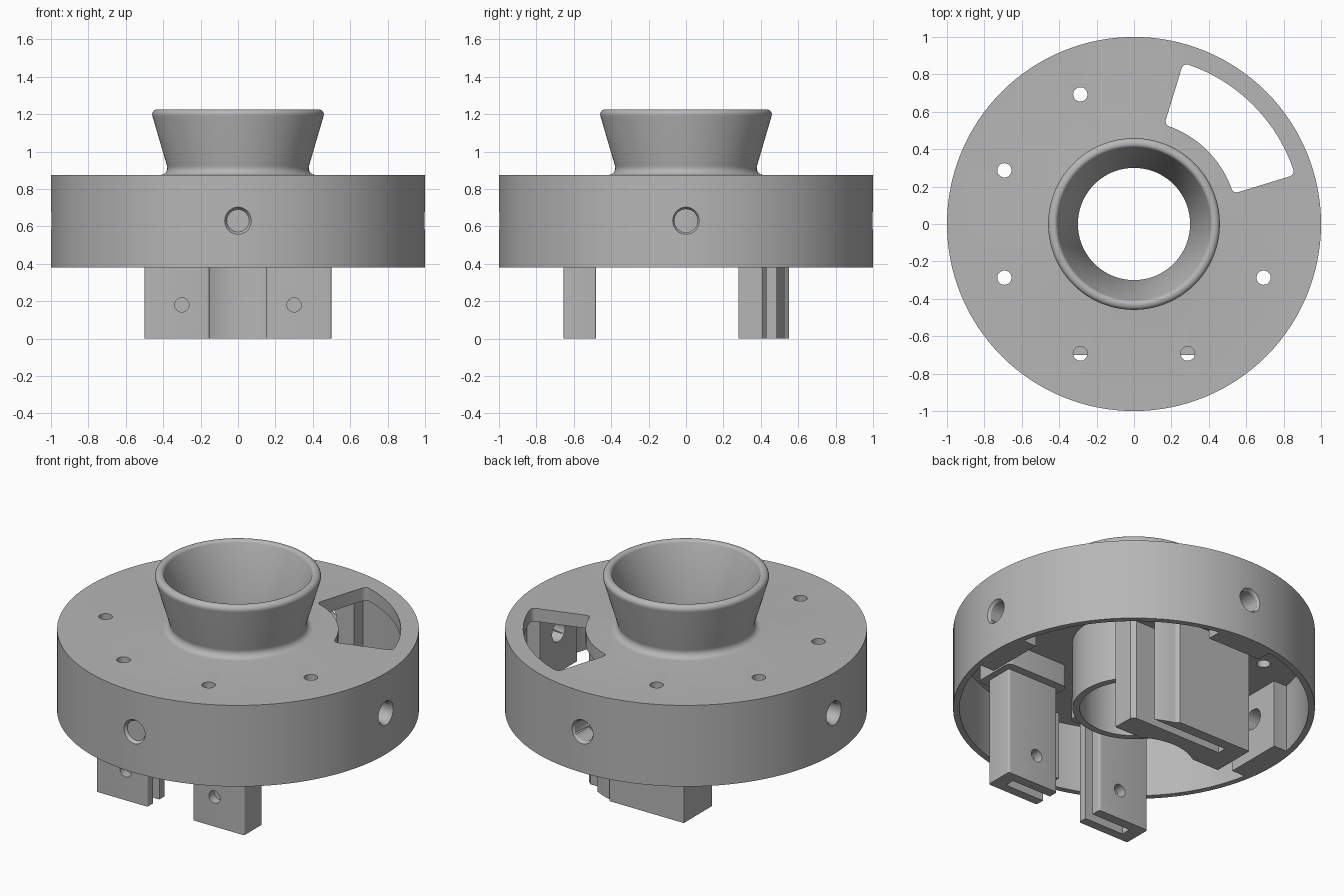
import bpy, bmesh
from math import sin, cos, pi, radians
from mathutils import Matrix, Vector

cube = bpy.data.objects.get("Cube")
if cube:
    bpy.data.objects.remove(cube, do_unlink=True)

grey = bpy.data.materials.new("plain_grey")
grey.use_nodes = True
colour = (0.47, 0.47, 0.47, 1)
grey.diffuse_color = colour
grey.node_tree.nodes["Principled BSDF"].inputs["Base Color"].default_value = colour


def finish(name, bm):
    bmesh.ops.recalc_face_normals(bm, faces=bm.faces)
    mesh = bpy.data.meshes.new(name)
    bm.to_mesh(mesh)
    bm.free()
    mesh.materials.append(grey)
    ob = bpy.data.objects.new(name, mesh)
    bpy.context.scene.collection.objects.link(ob)
    return ob


def lathe(name, profile, steps=128):
    """Spin a closed (radius, height) outline about z."""
    bm = bmesh.new()
    rings = [[bm.verts.new((r * cos(2 * pi * i / steps), r * sin(2 * pi * i / steps), z))
              for r, z in profile] for i in range(steps)]
    n = len(profile)
    for i in range(steps):
        a, b = rings[i], rings[(i + 1) % steps]
        for j in range(n):
            k = (j + 1) % n
            bm.faces.new((a[j], b[j], b[k], a[k]))
    return finish(name, bm)


def prism(name, outline, z0, z1, rounding=0.0):
    """Extrude a flat outline upwards, rounding its sharp upright corners."""
    bm = bmesh.new()
    low = bm.faces.new([bm.verts.new((x, y, z0)) for x, y in outline])
    top = bmesh.ops.extrude_face_region(bm, geom=[low])["geom"]
    for v in top:
        if isinstance(v, bmesh.types.BMVert):
            v.co.z = z1
    bmesh.ops.recalc_face_normals(bm, faces=bm.faces)
    if rounding:
        sharp = [e for e in bm.edges if abs(e.verts[0].co.z - e.verts[1].co.z) > 0.01
                 and e.calc_face_angle(0) > 0.8]
        bmesh.ops.bevel(bm, geom=sharp, offset=rounding, segments=5,
                        profile=0.5, affect='EDGES')
    return finish(name, bm)


def box(name, x0, x1, y0, y1, z0, z1, rounding=0.0):
    x0, x1 = sorted((x0, x1))
    return prism(name, [(x0, y0), (x1, y0), (x1, y1), (x0, y1)], z0, z1, rounding)


def rod(name, start, end, r0, r1=None):
    """Round rod or cone between two points."""
    start, end = Vector(start), Vector(end)
    axis = end - start
    bm = bmesh.new()
    place = Matrix.Translation((start + end) / 2) @ axis.to_track_quat('Z', 'Y').to_matrix().to_4x4()
    bmesh.ops.create_cone(bm, cap_ends=True, segments=32, radius1=r0,
                          radius2=r0 if r1 is None else r1, depth=axis.length, matrix=place)
    return finish(name, bm)


def combine(ob, tool, operation='DIFFERENCE'):
    bpy.context.view_layer.objects.active = ob
    mod = ob.modifiers.new("combine", 'BOOLEAN')
    mod.operation, mod.solver, mod.object = operation, 'EXACT', tool
    bpy.ops.object.modifier_apply(modifier=mod.name)
    bpy.data.objects.remove(tool, do_unlink=True)


def arc(r, a0, a1, n, cx=0.0, cz=0.0):
    return [(cx + r * cos(radians(a0 + (a1 - a0) * i / n)),
             cz + r * sin(radians(a0 + (a1 - a0) * i / n))) for i in range(n + 1)]


UNDER = 0.795   # underside of the top plate
RIM = 0.38      # lower rim of the housing

# Housing: open drum, central tube and flared funnel in one turned outline
profile = [(0.30, RIM), (0.34, RIM), (0.34, UNDER), (0.965, UNDER), (0.965, RIM),
           (1.0, RIM), (1.0, 0.875)]
profile += arc(0.037, 270, 163, 8, 0.415, 0.912)          # fillet at the neck
profile += arc(0.027, -17, 90, 6, 0.432, 1.198)           # rounded lip
profile += arc(0.02, 90, 163, 4, 0.428, 1.205)
profile += [(0.30, 0.85)]
housing = lathe("housing", profile)

# Thick pads inside the wall behind each side hole
for i in range(4):
    pad = box("pad", 0.86, 0.975, -0.18, 0.18, RIM, UNDER + 0.02)
    pad.data.transform(Matrix.Rotation(i * pi / 2, 4, 'Z'))
    combine(housing, pad, 'UNION')

# Chamfered side holes
for i in range(4):
    d = Vector((cos(i * pi / 2), sin(i * pi / 2), 0))
    up = Vector((0, 0, 0.63))
    combine(housing, rod("hole", d * 0.75 + up, d * 1.1 + up, 0.062))
    combine(housing, rod("chamfer", d * 0.98 + up, d * 1.02 + up, 0.06, 0.086))

# Small holes in the top plate
for k in range(6):
    a = radians(112.5 + 45 * k)
    x, y = 0.75 * cos(a), 0.75 * sin(a)
    combine(housing, rod("hole", (x, y, 0.7), (x, y, 1.0), 0.038))

# Curved window in the top plate
window = arc(0.9, 17, 73, 24) + arc(0.555, 73, 17, 24)
combine(housing, prism("window", window, 0.7, 1.0, 0.03))

# Front legs with slot, cross hole and a foot under the plate
legs = []
for side, label in ((1, "left"), (-1, "right")):
    leg = box(f"front_leg_{label}", side * 0.153, side * 0.5, -0.655, -0.48,
              0, UNDER + 0.01, 0.012)
    combine(leg, box("slot", side * 0.1, side * 0.42, -0.6, -0.54, -0.1, 0.62))
    combine(leg, rod("hole", (side * 0.3, -0.8, 0.18), (side * 0.3, -0.3, 0.18), 0.038))
    foot = box(f"front_foot_{label}", side * 0.12, side * 0.54, -0.7, -0.43,
               0.66, UNDER + 0.005, 0.03)
    combine(leg, foot, 'UNION')
    legs.append(leg)

# Back leg: hollowed to follow the tube, rounded off to follow the window
outline = [(-0.37, 0.28)] + arc(0.338, 124, 56, 20) + [(0.37, 0.28)]
outline += arc(0.55, 48, 74.5, 12) + [(0.13, 0.55), (-0.37, 0.55)]
back = prism("back_leg", outline, 0, UNDER + 0.01)
combine(back, box("slot", -0.25, 0.6, 0.43, 0.485, -0.1, 0.62))
combine(back, box("back_foot", -0.41, 0.12, 0.36, 0.59, 0.66, UNDER + 0.005, 0.03), 'UNION')
legs.append(back)

# Smooth shading on round surfaces, crisp edges elsewhere
for ob in [housing] + legs:
    bpy.ops.object.select_all(action='DESELECT')
    ob.select_set(True)
    bpy.context.view_layer.objects.active = ob
    bpy.ops.object.shade_smooth_by_angle(angle=radians(30))
